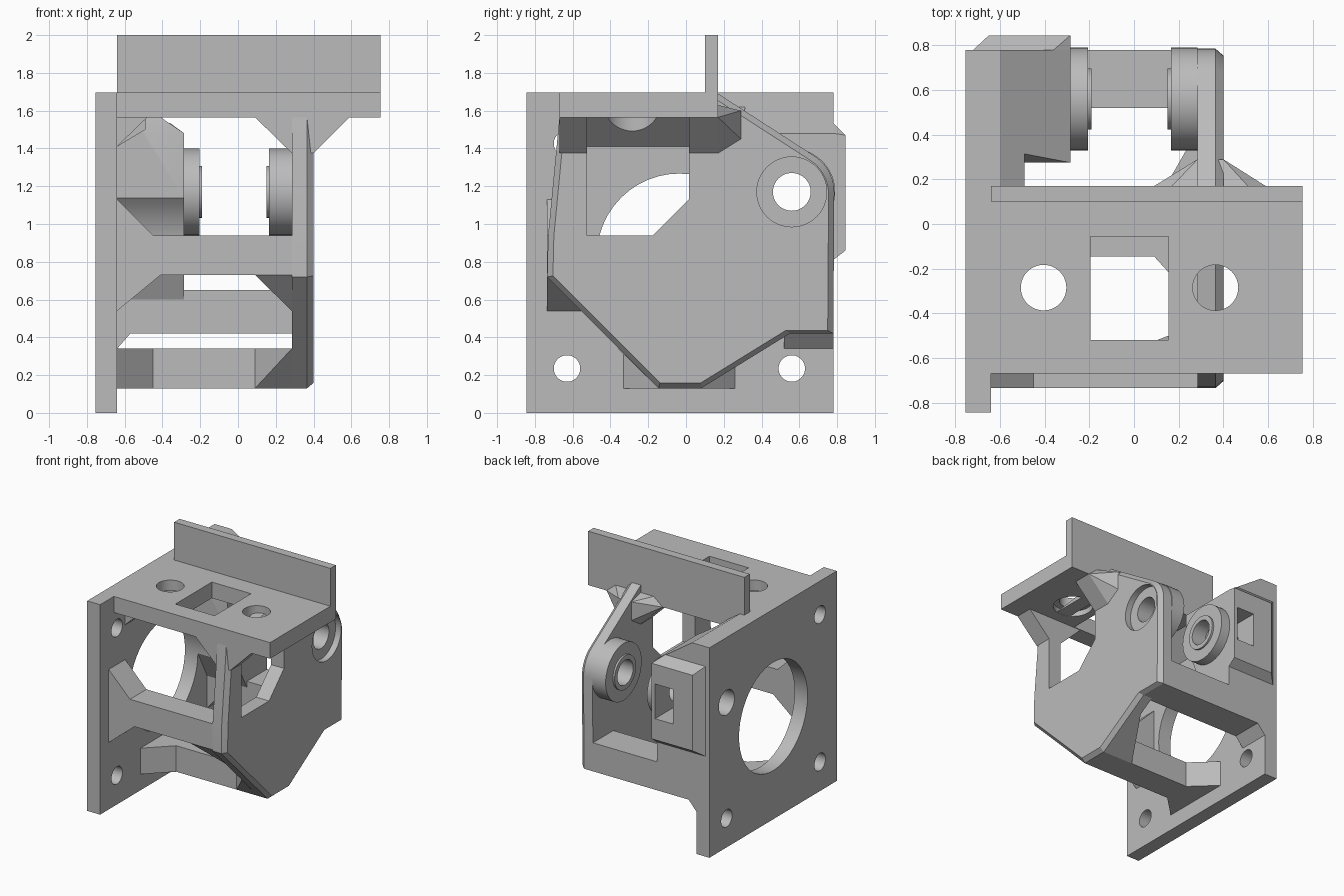
import bpy, bmesh, math
from mathutils import Vector

if "Cube" in bpy.data.objects:
    bpy.data.objects.remove(bpy.data.objects["Cube"], do_unlink=True)

grey = bpy.data.materials.new("plain grey")
grey.use_nodes = True
colour = (0.5, 0.5, 0.5, 1)
grey.diffuse_color = colour
grey.node_tree.nodes["Principled BSDF"].inputs["Base Color"].default_value = colour
parts = []


def finish(name, bm):
    bmesh.ops.recalc_face_normals(bm, faces=bm.faces)
    me = bpy.data.meshes.new(name)
    bm.to_mesh(me)
    bm.free()
    me.materials.append(grey)
    ob = bpy.data.objects.new(name, me)
    bpy.context.collection.objects.link(ob)
    parts.append(ob)
    return ob


def place(axis, p, d):
    return {"x": (d, p[0], p[1]), "y": (p[0], d, p[1]), "z": (p[0], p[1], d)}[axis]


def loft(name, axis, rings):
    """Solid through matching outlines given as (distance, points)."""
    bm = bmesh.new()
    loops = [[bm.verts.new(place(axis, p, d)) for p in pts] for d, pts in rings]
    n = len(loops[0])
    bm.faces.new(loops[0])
    bm.faces.new(loops[-1])
    for a, b in zip(loops, loops[1:]):
        for i in range(n):
            j = (i + 1) % n
            bm.faces.new((a[i], a[j], b[j], b[i]))
    return finish(name, bm)


def prism(name, axis, pts, a, b):
    return loft(name, axis, [(a, pts), (b, pts)])


def box(name, x, y, z):
    return prism(name, "z", [(x[0], y[0]), (x[1], y[0]), (x[1], y[1]), (x[0], y[1])], *z)


def rod(name, axis, centre, r, a, b):
    pts = [(centre[0] + r * math.cos(math.tau * i / 48),
            centre[1] + r * math.sin(math.tau * i / 48)) for i in range(48)]
    return prism(name, axis, pts, a, b)


def hull(name, pts):
    bm = bmesh.new()
    for p in pts:
        bm.verts.new(p)
    bmesh.ops.convex_hull(bm, input=bm.verts[:])
    bmesh.ops.dissolve_limit(bm, angle_limit=0.01, verts=bm.verts[:], edges=bm.edges[:])
    return finish(name, bm)


def cut(ob, *cutters):
    for c in cutters:
        m = ob.modifiers.new("cut", "BOOLEAN")
        m.operation, m.solver, m.object = "DIFFERENCE", "EXACT", c
    bpy.context.view_layer.update()
    dg = bpy.context.evaluated_depsgraph_get()
    me = bpy.data.meshes.new_from_object(ob.evaluated_get(dg))
    ob.modifiers.clear()
    ob.data = me
    for c in cutters:
        parts.remove(c)
        bpy.data.objects.remove(c, do_unlink=True)
    return ob


MOTOR, PIVOT = (-0.035, 0.83), (0.56, 1.17)
L, IN, OUT = -0.64, 0.285, 0.40        # motor plate face, side plate faces


def pivot_hole():
    return rod("cutter", "x", PIVOT, 0.1, -0.9, 0.9)


def motor_hole():
    return rod("cutter", "x", MOTOR, 0.437, -0.9, -0.2)


# Motor plate with centre hole, three screw holes and the pivot hole
plate = box("motor_plate", (-0.755, L), (-0.845, 0.78), (0, 1.695))
screws = [rod("cutter", "x", p, 0.07, -0.9, -0.5)
          for p in ((-0.63, 0.235), (0.56, 0.235), (-0.63, 1.425))]
cut(plate, motor_hole(), pivot_hole(), *screws)

# Top plate with a square port and two counterbored holes
top = box("top_plate", (L, 0.755), (-0.67, 0.17), (1.565, 1.695))
cut(top, box("cutter", (-0.195, 0.155), (-0.52, -0.055), (1.4, 1.8)),
    *[rod("cutter", "z", (x, -0.285), 0.102, 1.4, 1.8) for x in (-0.405, 0.365)],
    *[rod("cutter", "z", (x, -0.285), 0.15, 1.4, 1.61) for x in (-0.405, 0.365)])
box("upright_flange", (L, 0.755), (0.1, 0.17), (1.695, 2.0))

# Gussets under the top plate
left_gusset = prism("left_top_gusset", "y", [(L, 1.41), (L, 1.565), (-0.48, 1.565)], -0.525, 0.17)
cut(left_gusset, rod("cutter", "z", (-0.405, -0.285), 0.15, 1.3, 1.7))
flare = [(0.09, 1.565), (0.59, 1.565), (OUT, 1.375), (IN, 1.375)]
prism("front_top_gusset", "y", flare, -0.67, -0.525)
prism("rear_top_gusset", "y", flare, 0.015, 0.17)
hull("rear_gusset_tip", [(x, 0.17, z) for x, z in flare]
     + [(0.17, 0.17, 1.63), (0.51, 0.17, 1.63)]
     + [(x, 0.29, z) for x in (IN, OUT) for z in (1.45, 1.6)])

# Side plate with bevelled outer rim and a window
arc = [(PIVOT[0] + 0.225 * math.cos(math.radians(a)),
        PIVOT[1] + 0.225 * math.sin(math.radians(a))) for a in range(56, -1, -8)]
outline = [(0.17, 1.69)] + arc + [(0.78, 0.42), (0.55, 0.42), (0.08, 0.13), (-0.145, 0.13),
                                  (-0.735, 0.72), (-0.73, 0.94), (-0.67, 1.565)]
rim = [(0.03 + (y - 0.03) * 0.96, 0.85 + (z - 0.85) * 0.96) for y, z in outline]
side = loft("side_plate", "x", [(IN, outline), (0.365, outline), (OUT, rim)])
window = [(-0.525, 0.94), (-0.175, 0.94), (0.015, 1.13), (0.015, 1.566), (-0.525, 1.566)]
cut(side, prism("cutter", "x", window, 0.1, 0.6), pivot_hole(),
    rod("cutter", "x", PIVOT, 0.185, 0.35, 0.6))

# Front crossbar with flared ends
bar = [(L, 0.54), (-0.41, 0.73), (IN, 0.73), (IN, 0.94), (-0.45, 0.94), (L, 1.13)]
prism("front_crossbar", "y", bar, -0.735, -0.525)
hull("front_bar_gusset", [(x, y, 0.73) for x in (0.09, IN) for y in (-0.735, -0.525)]
     + [(IN, -0.55, 0.54), (IN, -0.45, 0.54)])

# Bottom crossbar, widened at both ends
prism("bottom_crossbar", "z", [(L, -0.33), (-0.45, -0.145), (IN, -0.145), (IN, 0.08),
                               (-0.45, 0.08), (L, 0.26)], 0.13, 0.34)
hull("bottom_bar_flare", [(0.09, y, z) for y in (-0.145, 0.08) for z in (0.13, 0.34)]
     + [(IN, -0.145, 0.13), (IN, 0.08, 0.13), (IN, -0.36, 0.34), (IN, 0.42, 0.34)])

# Rear crossbar
prism("rear_crossbar", "y", [(L, 0.34), (-0.57, 0.42), (IN, 0.42), (IN, 0.65), (L, 0.65)],
      0.52, 0.78)

# Pivot block with sloped top, motor clearance and nut pocket


def nut_pocket():
    return box("cutter", (-0.475, -0.315), (0.42, 0.95), (1.03, 1.31))


block = prism("pivot_block", "y", [(L, 0.42), (-0.285, 0.42), (-0.285, 1.48),
                                   (-0.6, 1.695), (L, 1.695)], 0.275, 0.78)
cut(block, motor_hole(), pivot_hole(), nut_pocket(),
    prism("cutter", "x", [(0.2, 0.83), (0.4, 0.83), (0.52, 0.6), (0.52, 0.3), (0.2, 0.3)], -0.7, -0.2),
    hull("cutter", [(x, y, z) for x in (-0.49, -0.2) for y, z in
                    ((0.2, 1.4), (0.275, 1.48), (0.35, 1.75), (0.2, 1.75))]))
prism("block_rib", "y", [(L, 1.41), (-0.49, 1.5), (-0.49, 1.62), (-0.6, 1.695), (L, 1.695)],
      0.15, 0.275)
bulge = hull("block_bulge", [(-0.72, 0.78, 0.81), (-0.285, 0.78, 0.81), (-0.72, 0.78, 1.535),
                             (-0.36, 0.78, 1.535), (-0.285, 0.78, 1.48),
                             (-0.65, 0.845, 0.86), (-0.285, 0.845, 0.86),
                             (-0.65, 0.845, 1.47), (-0.285, 0.845, 1.47)])
cut(bulge, nut_pocket())

# Pivot bosses with raised lips
for name, a, b, lip in (("left", -0.285, -0.205, -0.19), ("right", IN, 0.165, 0.15)):
    cut(rod(name + "_boss", "x", PIVOT, 0.23, a, b), pivot_hole())
    cut(rod(name + "_boss_lip", "x", PIVOT, 0.137, b, lip), pivot_hole())

bpy.ops.object.select_all(action="DESELECT")
for ob in parts:
    ob.select_set(True)
bpy.context.view_layer.objects.active = parts[0]
bpy.ops.object.shade_smooth_by_angle(angle=math.radians(25))
